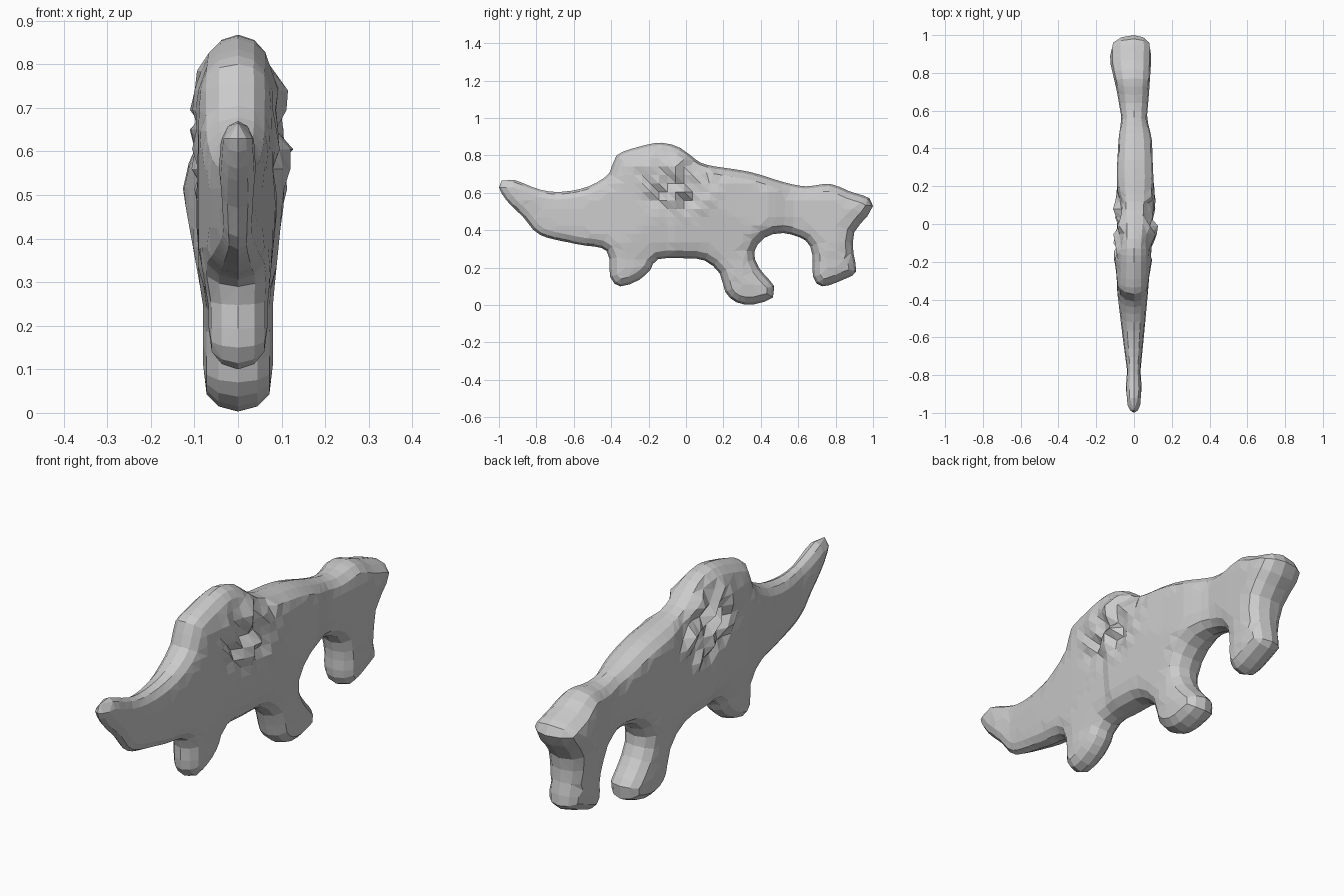
import bpy, bmesh, math, random
from mathutils import Vector
from mathutils.geometry import delaunay_2d_cdt, intersect_point_line

if "Cube" in bpy.data.objects:
    bpy.data.objects.remove(bpy.data.objects["Cube"])

random.seed(4)

# Side silhouette (y, z): snout, back, rump, then legs and belly
OUTLINE = [
    (-1, .63), (-.985, .665), (-.92, .67), (-.78, .617), (-.66, .606), (-.52, .635),
    (-.41, .705), (-.372, .80), (-.25, .847), (-.13, .868), (-.03, .84), (.05, .78),
    (.12, .748), (.34, .712), (.52, .658), (.64, .635), (.77, .648), (.87, .61),
    (.98, .572), (1, .53), (.97, .475), (.90, .39), (.895, .28), (.91, .18),
    (.85, .14), (.73, .10), (.68, .15), (.675, .27), (.64, .345), (.52, .385),
    (.42, .36), (.365, .285), (.39, .20), (.472, .10), (.465, .04), (.36, .003),
    (.27, .015), (.21, .07), (.18, .17), (.10, .238), (0, .25), (-.15, .245),
    (-.19, .19), (-.25, .135), (-.35, .10), (-.405, .15), (-.425, .29),
    (-.58, .325), (-.78, .375), (-.87, .47), (-.96, .56),
]
# Thickness along the animal: y, left x, right x
WIDTHS = [
    (-1, -.035, .035), (-.88, -.045, .042), (-.78, -.036, .034), (-.6, -.06, .052),
    (-.35, -.09, .075), (-.15, -.095, .09), (0, -.09, .11), (.12, -.092, .11),
    (.3, -.09, .10), (.45, -.082, .095), (.56, -.066, .068), (.7, -.09, .08),
    (.85, -.125, .09), (1.0, -.13, .095),
]


def smooth_loop(pts, step):
    """Catmull-Rom resampling of a closed loop."""
    out, n = [], len(pts)
    for i in range(n):
        a, b, c, d = (Vector(pts[(i + k) % n]) for k in (-1, 0, 1, 2))
        m = max(1, round((c - b).length / step))
        for j in range(m):
            t = j / m
            out.append(.5 * (2*b + (c - a)*t + (2*a - 5*b + 4*c - d)*t*t
                             + (3*b - a - 3*c + d)*t**3))
    return out


def edge_distance(p, loop):
    best = 9
    for i, a in enumerate(loop):
        q, t = intersect_point_line(p, a, loop[i - 1])
        q = q.to_2d()
        if t < 0:
            q = a
        elif t > 1:
            q = loop[i - 1]
        best = min(best, (p - q).length)
    return best


def inside(p, loop):
    hit = False
    for i, a in enumerate(loop):
        b = loop[i - 1]
        if (a.y > p.y) != (b.y > p.y):
            if p.x < a.x + (p.y - a.y) * (b.x - a.x) / (b.y - a.y):
                hit = not hit
    return hit


def half_width(y, z, side):
    for p, q in zip(WIDTHS, WIDTHS[1:]):
        if y <= q[0] or q is WIDTHS[-1]:
            t = min(1, max(0, (y - p[0]) / (q[0] - p[0])))
            w = p[side] + (q[side] - p[side]) * t
            break
    # Legs are slimmer than the trunk, the front one slimmest
    foot = .068 if y < -.1 else .08
    cap = foot + max(0, z - .25) * (.18 if side == 1 else .1)
    return math.copysign(min(abs(w), cap), w)


loop = smooth_loop(OUTLINE, .045)
points = list(loop)


def add_point(p, min_edge, gap):
    if inside(p, loop) and edge_distance(p, loop) >= min_edge \
            and all((p - q).length > gap for q in points[len(loop):]):
        points.append(p)


# Rings that round the rim, then a regular grid over the flanks
for inset in (.012, .04):
    for i, p in enumerate(loop):
        t = (loop[(i + 1) % len(loop)] - loop[i - 1]).normalized()
        add_point(p + Vector((t.y, -t.x)) * inset, inset * .85, .018)
for i in range(46):
    for j in range(20):
        add_point(Vector((-1 + i * .045, .02 + j * .045)), .055, .028)

verts, _, faces, *_ = delaunay_2d_cdt(points, [], [list(range(len(loop)))], 1, 1e-5)

# Two mirrored flanks sharing the silhouette edge
bm = bmesh.new()
flanks = {1: [], 2: []}
for p in verts:
    y, z = p
    d = edge_distance(p, loop)
    if d < 1e-4:
        v = bm.verts.new((0, y, z))
        flanks[1].append(v)
        flanks[2].append(v)
        continue
    crest = max(0, 1 - abs(y + .1) / .35) * max(0, min(1, (z - .45) / .2))
    k = 1 - min(1, d / (.07 + .08 * crest))
    bulge = math.sqrt(1 - k * k)
    # Crumpled shoulder patch, fading out from its middle
    rough = max(0, 1 - math.hypot((y + .04) / .24, (z - .65) / .2))
    for side, sign in ((1, -1), (2, 1)):
        x = half_width(y, z, side) * bulge
        if rough > 0 and d > .03:
            x += sign * random.uniform(-.03, .02) * min(1, rough * 2)
        flanks[side].append(bm.verts.new((x, y, z)))
for f in faces:
    bm.faces.new([flanks[2][i] for i in f])
    bm.faces.new([flanks[1][i] for i in reversed(f)])
bmesh.ops.recalc_face_normals(bm, faces=bm.faces[:])

mesh = bpy.data.meshes.new("animal_body")
bm.to_mesh(mesh)
bm.free()
body = bpy.data.objects.new("animal_body", mesh)
bpy.context.collection.objects.link(body)
